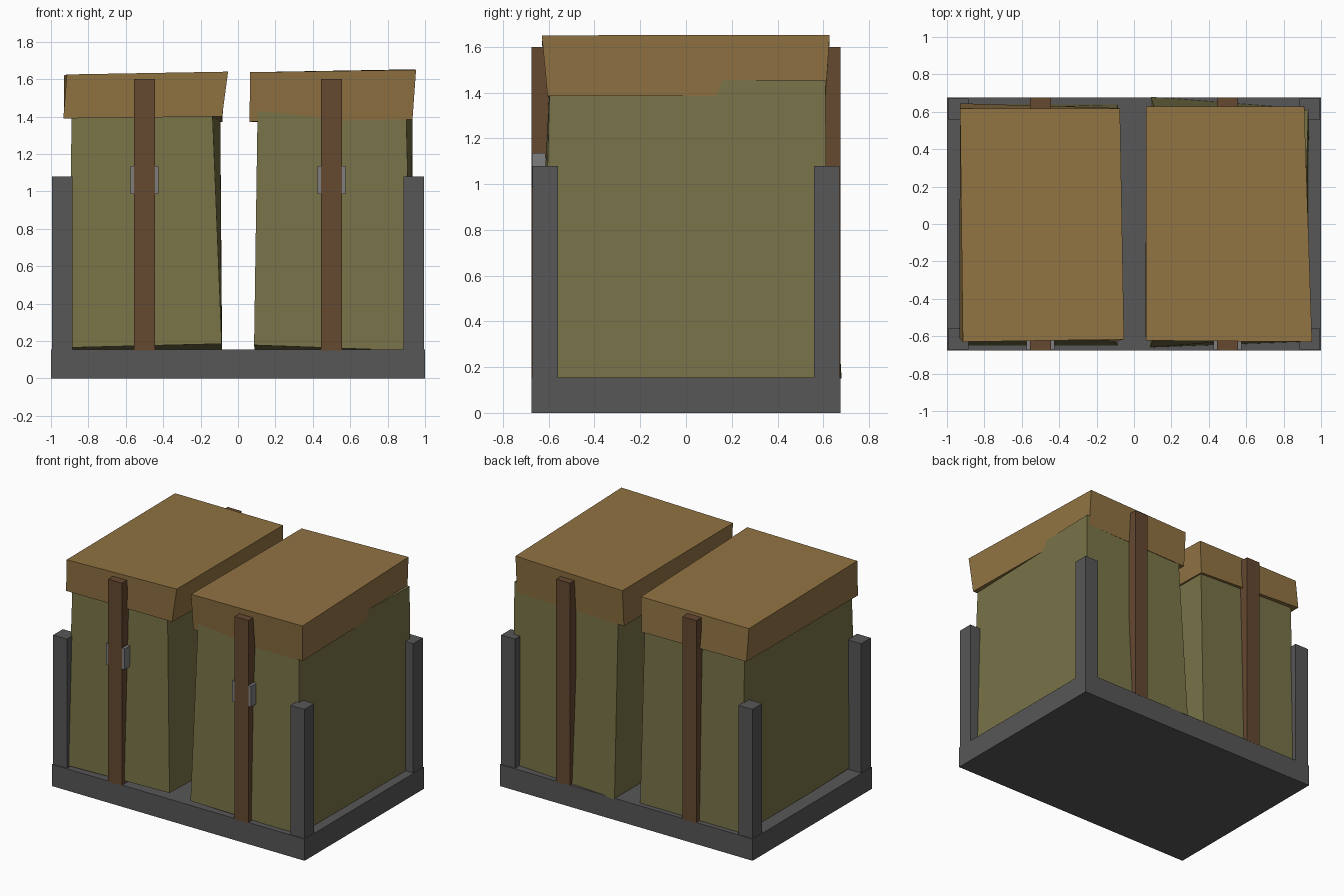
import bpy


def material(name, rgb):
    m = bpy.data.materials.new(name)
    m.diffuse_color = (*rgb, 1)
    return m


STEEL = material("dark_steel", (0.095, 0.095, 0.095))
BUCKLE = material("buckle_metal", (0.21, 0.21, 0.21))
CANVAS = material("olive_canvas", (0.19, 0.17, 0.064))
FLAP = material("tan_canvas", (0.28, 0.17, 0.055))
LEATHER = material("brown_leather", (0.13, 0.065, 0.03))

QUADS = [(3, 2, 1, 0), (4, 5, 6, 7), (0, 1, 5, 4),
         (1, 2, 6, 5), (2, 3, 7, 6), (3, 0, 4, 7)]


def hexa(name, corners, mat):
    """Six-sided solid; each ring runs front left, front right, back right, back left."""
    mesh = bpy.data.meshes.new(name)
    mesh.from_pydata(corners, [], QUADS)
    mesh.materials.append(mat)
    obj = bpy.data.objects.new(name, mesh)
    bpy.context.collection.objects.link(obj)
    return obj


def box(name, x0, x1, y0, y1, z0, z1, mat):
    ring = [(x0, y0), (x1, y0), (x1, y1), (x0, y1)]
    return hexa(name, [(x, y, z) for z in (z0, z1) for x, y in ring], mat)


# Base tray
box("base", -1, 1, -0.675, 0.675, 0, 0.155, STEEL)

# Corner posts
for sx, side in ((-1, "left"), (1, "right")):
    for sy, end in ((-1, "front"), (1, "back")):
        x, y = sx * 0.94, sy * 0.615
        box(f"{end}_{side}_post", x - 0.055, x + 0.055, y - 0.055, y + 0.055,
            0.15, 1.08, STEEL)

# Sagging canvas bags
hexa("left_bag", [
    (-0.90, -0.65, 0.165), (-0.087, -0.65, 0.185), (-0.085, 0.64, 0.145), (-0.90, 0.64, 0.14),
    (-0.89, -0.60, 1.45), (-0.138, -0.60, 1.45), (-0.095, 0.60, 1.45), (-0.89, 0.61, 1.45)], CANVAS)
hexa("right_bag", [
    (0.086, -0.66, 0.178), (0.93, -0.628, 0.148), (0.935, 0.615, 0.14), (0.09, 0.68, 0.15),
    (0.105, -0.60, 1.455), (0.898, -0.595, 1.455), (0.932, 0.61, 1.455), (0.112, 0.605, 1.455)], CANVAS)

# Lids over the bags
hexa("left_lid", [
    (-0.934, -0.61, 1.39), (-0.085, -0.625, 1.40), (-0.083, 0.62, 1.37), (-0.93, 0.645, 1.395),
    (-0.915, -0.63, 1.625), (-0.053, -0.617, 1.64), (-0.075, 0.617, 1.62), (-0.93, 0.617, 1.62)], FLAP)
hexa("right_lid", [
    (0.062, -0.595, 1.372), (0.933, -0.605, 1.385), (0.912, 0.61, 1.385), (0.064, 0.61, 1.37),
    (0.064, -0.623, 1.637), (0.952, -0.63, 1.65), (0.91, 0.628, 1.652), (0.064, 0.628, 1.63)], FLAP)

# Straps running front to back, with front buckles
for x, side in ((-0.5, "left"), (0.5, "right")):
    box(f"{side}_strap", x - 0.055, x + 0.055, -0.676, 0.676, 0.15, 1.6, LEATHER)
    box(f"{side}_buckle", x - 0.075, x + 0.075, -0.674, -0.615, 0.985, 1.135, BUCKLE)
